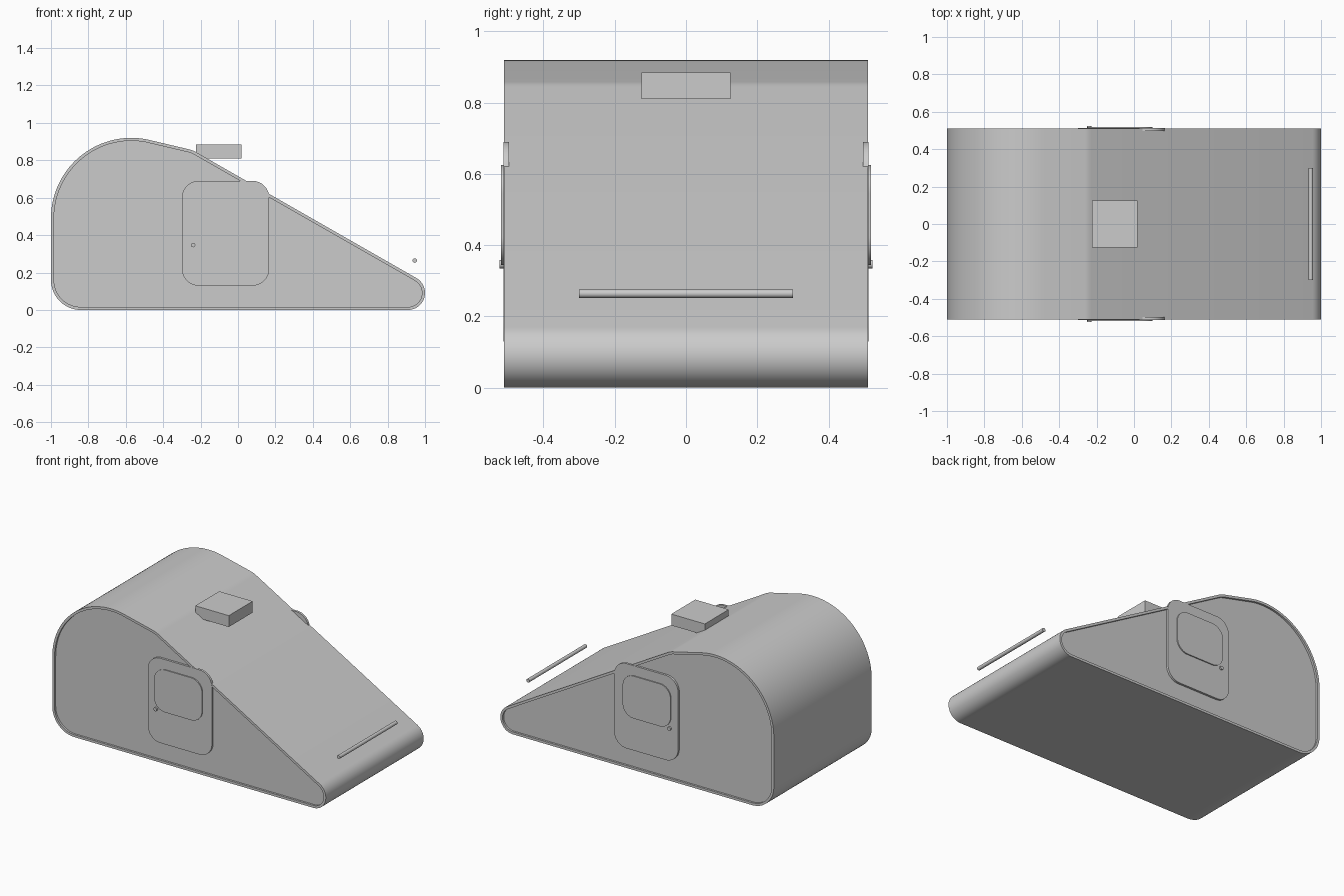
import bpy, bmesh
from math import cos, sin, radians
from mathutils import Matrix

if "Cube" in bpy.data.objects:
    bpy.data.objects.remove(bpy.data.objects["Cube"])

grey = bpy.data.materials.new("light grey")
grey.use_nodes = True
COLOR = (0.6, 0.6, 0.6, 1)
grey.diffuse_color = COLOR
grey.node_tree.nodes["Principled BSDF"].inputs["Base Color"].default_value = COLOR

HALF = 0.511     # half width of the shell
PANEL = 0.498    # recessed side panels


def arc(cx, cz, r, start, end, steps=16):
    angles = [radians(start + (end - start) * i / steps) for i in range(steps + 1)]
    return [(cx + r * cos(a), cz + r * sin(a)) for a in angles]


def rounded_rect(x0, x1, z0, z1, r):
    return (arc(x1 - r, z1 - r, r, 0, 90) + arc(x0 + r, z1 - r, r, 90, 180)
            + arc(x0 + r, z0 + r, r, 180, 270) + arc(x1 - r, z0 + r, r, 270, 360))


def prism(name, outline, y0, y1, both_sides=False, lip=0, recess=0):
    """Extrude an x-z outline along y, optionally with recessed caps."""
    bm = bmesh.new()
    cap = bm.faces.new([bm.verts.new((x, y0, z)) for x, z in outline])
    out = bmesh.ops.extrude_face_region(bm, geom=[cap], use_keep_orig=True)
    verts = [v for v in out["geom"] if isinstance(v, bmesh.types.BMVert)]
    bmesh.ops.translate(bm, verts=verts, vec=(0, y1 - y0, 0))
    bmesh.ops.recalc_face_normals(bm, faces=bm.faces)
    if lip:
        caps = [f for f in bm.faces if len(f.verts) > 4]
        for f in caps:
            bmesh.ops.inset_region(bm, faces=[f], thickness=lip, use_even_offset=True)
            inward = -f.normal * recess
            ring = bmesh.ops.extrude_face_region(bm, geom=[f])["geom"]
            bmesh.ops.delete(bm, geom=[f], context="FACES_ONLY")
            bmesh.ops.translate(bm, vec=inward, verts=[v for v in ring if isinstance(v, bmesh.types.BMVert)])
        bmesh.ops.recalc_face_normals(bm, faces=bm.faces)
    if both_sides:
        copy = bmesh.ops.duplicate(bm, geom=bm.verts[:] + bm.edges[:] + bm.faces[:])["geom"]
        bmesh.ops.transform(bm, matrix=Matrix.Scale(-1, 4, (0, 1, 0)),
                            verts=[v for v in copy if isinstance(v, bmesh.types.BMVert)])
        bmesh.ops.reverse_faces(bm, faces=[f for f in copy if isinstance(f, bmesh.types.BMFace)])
    mesh = bpy.data.meshes.new(name)
    bm.to_mesh(mesh)
    bm.free()
    mesh.materials.append(grey)
    obj = bpy.data.objects.new(name, mesh)
    bpy.context.collection.objects.link(obj)
    bpy.ops.object.select_all(action="DESELECT")
    obj.select_set(True)
    bpy.context.view_layer.objects.active = obj
    bpy.ops.object.shade_smooth_by_angle(angle=radians(30))
    return obj


# Teardrop shell: nose, softened brow, domed back, rounded heel
shell = (arc(0.909, 0.091, 0.091, -90, 60) + arc(-0.29, 0.737, 0.125, 60, 79, 4)
         + arc(-0.57, 0.49, 0.43, 79, 180, 36) + arc(-0.84, 0.16, 0.16, 180, 270))
prism("shell", shell, -HALF, HALF, lip=0.016, recess=HALF - PANEL)

# Doors on both sides with raised window panes and round handles
prism("doors", rounded_rect(-0.30, 0.167, 0.13, 0.69, 0.09), PANEL - 0.001, 0.512, True)
prism("door_windows", rounded_rect(-0.25, 0.10, 0.345, 0.625, 0.08), 0.51, 0.519, True)
prism("door_handles", arc(-0.24, 0.347, 0.012, 0, 345, 23), 0.51, 0.523, True)

# Roof box and front crossbar
prism("roof_box", [(-0.225, 0.81), (0.02, 0.81), (0.02, 0.885), (-0.225, 0.885)], -0.125, 0.125)
prism("front_bar", arc(0.945, 0.264, 0.012, 0, 345, 23), -0.3, 0.3)
